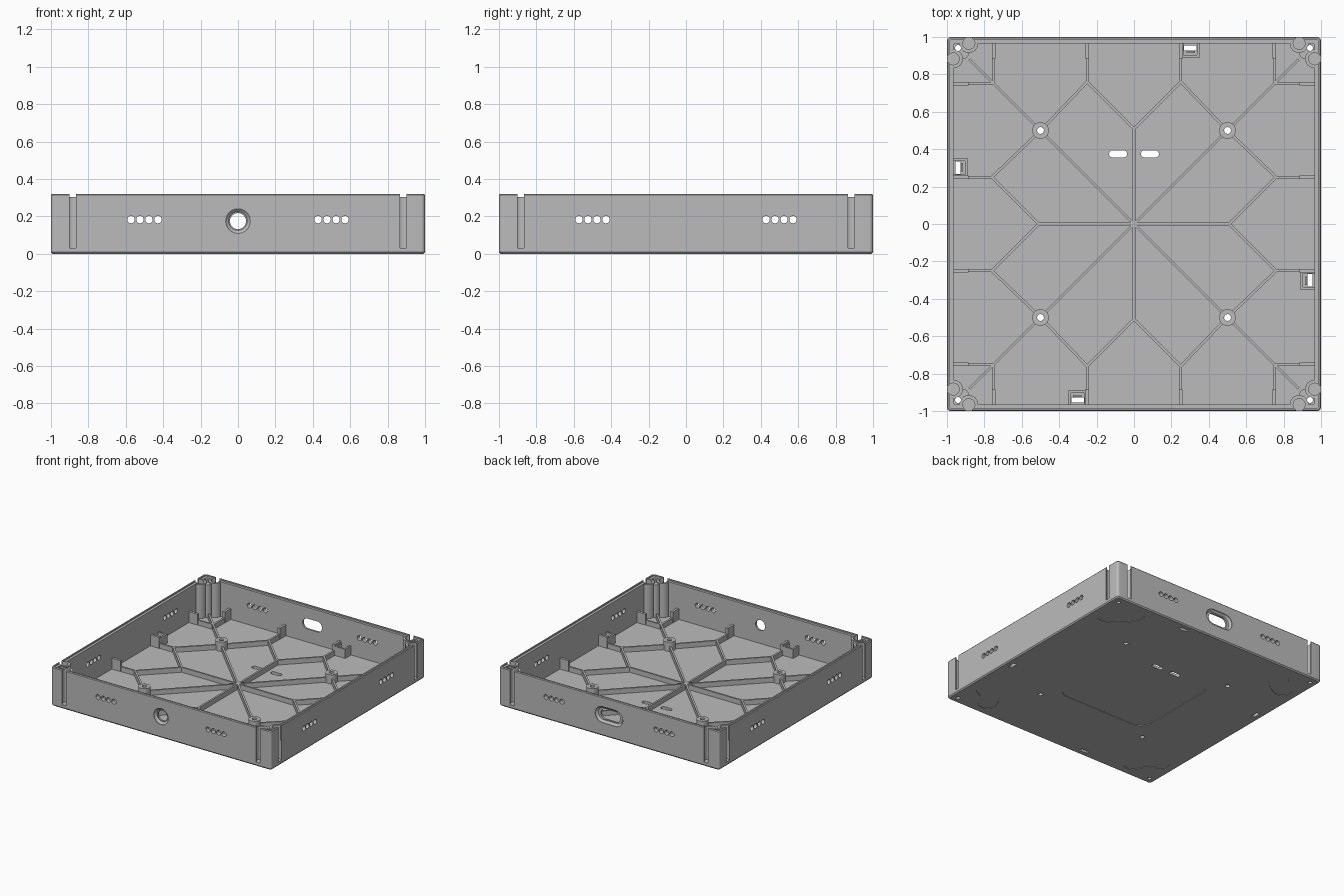
import bpy, bmesh
from math import sin, cos, pi, radians
from mathutils import Matrix, Vector

old = bpy.data.objects.get("Cube")
if old:
    bpy.data.objects.remove(old, do_unlink=True)

grey = bpy.data.materials.new("plain grey")
grey.use_nodes = True
grey.diffuse_color = (0.5, 0.5, 0.5, 1)
grey.node_tree.nodes["Principled BSDF"].inputs["Base Color"].default_value = (0.5, 0.5, 0.5, 1)

TURNS = [Matrix.Rotation(k * pi / 2, 4, 'Z') for k in range(4)]
CORNERS = [(sx, sy) for sx in (-1, 1) for sy in (-1, 1)]
FLOOR, RIM, INNER = 0.025, 0.32, 0.965


def pill(hx, hy, r, cx=0, cy=0, n=6):
    """Rounded rectangle outline; a circle when hx = hy = r."""
    pts = []
    for q, (sx, sy) in enumerate(((1, 1), (-1, 1), (-1, -1), (1, -1))):
        for j in range(n + 1):
            a = (q + j / n) * pi / 2
            p = Vector((cx + sx * (hx - r) + r * cos(a), cy + sy * (hy - r) + r * sin(a)))
            if not pts or (p - pts[-1]).length > 1e-5:
                pts.append(p)
    if (pts[0] - pts[-1]).length < 1e-5:
        pts.pop()
    return pts


def circle(r, cx=0, cy=0):
    return pill(r, r, r, cx, cy)


def box(x0, x1, y0, y1):
    return [Vector(p) for p in ((x0, y0), (x1, y0), (x1, y1), (x0, y1))]


def loft(bm, rings, mat=Matrix(), tube=False):
    """Skin (outline, height) rings; capped, or closed on itself as a tube."""
    loops = [[bm.verts.new(mat @ Vector((p[0], p[1], z))) for p in pts] for pts, z in rings]
    pairs = list(zip(loops, loops[1:]))
    if tube:
        pairs.append((loops[-1], loops[0]))
    else:
        bm.faces.new(loops[0])
        bm.faces.new(loops[-1])
    for a, b in pairs:
        for i in range(len(a)):
            j = (i + 1) % len(a)
            bm.faces.new((a[i], a[j], b[j], b[i]))


def prism(bm, pts, z0, z1, mat=Matrix()):
    loft(bm, [(pts, z0), (pts, z1)], mat)


def bar(bm, p, q, w, z0, z1, mat=Matrix()):
    p, q = Vector(p), Vector(q)
    side = (q - p).normalized().orthogonal() * w / 2
    prism(bm, [p + side, q + side, q - side, p - side], z0, z1, mat)


def make(name, bm):
    bmesh.ops.recalc_face_normals(bm, faces=bm.faces)
    me = bpy.data.meshes.new(name)
    bm.to_mesh(me)
    bm.free()
    me.materials.append(grey)
    ob = bpy.data.objects.new(name, me)
    bpy.context.collection.objects.link(ob)
    return ob


def combine(target, bm, operation='DIFFERENCE'):
    tool = make("cutter", bm)
    tool.hide_render = True
    mod = target.modifiers.new("cut", 'BOOLEAN')
    mod.operation, mod.solver, mod.object = operation, 'EXACT', tool
    bpy.context.view_layer.objects.active = target
    bpy.ops.object.modifier_apply(modifier=mod.name)
    bpy.data.objects.remove(tool, do_unlink=True)


def wall(k, z):
    """Maps an outline in (u, v) at a depth onto one of the four walls."""
    return TURNS[k] @ Matrix(((1, 0, 0, 0), (0, 0, 1, 0), (0, 1, 0, z), (0, 0, 0, 1)))


# Outer shell with a small chamfer at top and bottom
bm = bmesh.new()
loft(bm, [(pill(s, s, 0.02), z) for s, z in
          ((0.992, 0), (1, 0.01), (1, RIM - 0.006), (0.995, RIM))])
tray = make("tray_body", bm)

# Cavity with a stepped rim
bm = bmesh.new()
loft(bm, [(pill(s, s, 0.01), z) for s, z in
          ((INNER, FLOOR), (INNER, 0.31), (0.985, 0.31), (0.985, 0.4))])
combine(tray, bm)

# Corner bosses: round sleeves and screw blocks
sleeves, blocks = bmesh.new(), bmesh.new()
pockets, slots = bmesh.new(), bmesh.new()
for sx, sy in CORNERS:
    for swap in (False, True):
        mat = Matrix.Diagonal((sx, sy, 1, 1))
        if swap:
            mat = mat @ Matrix(((0, 1, 0, 0), (1, 0, 0, 0), (0, 0, 1, 0), (0, 0, 0, 1)))
        outline = [Vector((p.x, min(p.y, 0.98))) for p in circle(0.05, 0.883, INNER)]
        ends = [i for i, p in enumerate(outline) if p.y < 0.9799]
        first = max(i for i, p in enumerate(outline) if p.y >= 0.9799) + 1
        prism(sleeves, outline[first:] + outline[:first], 0.015, 0.305, mat)
        prism(pockets, circle(0.032, 0.883, 0.966), 0.032, 0.4, mat)
        prism(slots, box(0.865, 0.901, 0.97, 1.05), 0.032, 0.4, mat)
    prism(blocks, pill(0.049, 0.049, 0.03, 0.932, 0.932), 0.014, 0.296, Matrix.Diagonal((sx, sy, 1, 1)))
combine(tray, sleeves, 'UNION')
combine(tray, blocks, 'UNION')
combine(tray, pockets)
combine(tray, slots)

# Through holes in the floor and walls
bm = bmesh.new()
for sx, sy in CORNERS:
    prism(bm, circle(0.016, sx * 0.941, sy * 0.941), -0.1, 0.5)
    prism(bm, circle(0.018, sx * 0.5, sy * 0.5), -0.1, 0.1)
for s in (-1, 1):
    prism(bm, pill(0.048, 0.019, 0.019, s * 0.085, 0.375), -0.1, 0.1)
for k in range(4):
    prism(bm, box(0.268, 0.335, 0.927, 0.955), -0.1, 0.1, TURNS[k])
    for s in (-1, 1):
        for i in range(4):
            prism(bm, circle(0.02, s * (0.428 + 0.048 * i), 0), -1.1, -0.9, wall(k, 0.183))
prism(bm, circle(0.043), -1.1, -0.9, wall(0, 0.175))
prism(bm, pill(0.088, 0.043, 0.043), -1.1, -0.9, wall(2, 0.175))
combine(tray, bm)

# Tapered recesses around the two ports, shallow recesses under the floor
bm = bmesh.new()
for k, extra in ((0, 0), (2, 0.06)):
    loft(bm, [(pill(r + extra, r, r), d) for r, d in
              ((0.066, -1.05), (0.066, -0.995), (0.05, -0.98))], wall(k, 0.175))
prism(bm, pill(0.42, 0.4, 0.1), -0.05, 0.005)


def arc(cx, cy, r, a0, a1, n=10):
    return [Vector((cx + r * cos(radians(a0 + (a1 - a0) * i / n)),
                    cy + r * sin(radians(a0 + (a1 - a0) * i / n)))) for i in range(n + 1)]


foot = arc(0.95, 0.95, 0.32, 200, 250)
for a, turn in ((250, 250), (200, 20)):
    c = arc(0.95, 0.95, 0.25, a, a)[0]
    foot += arc(c.x, c.y, 0.07, turn, turn + 180)[1:-1]
    if a == 250:
        foot += arc(0.95, 0.95, 0.18, 250, 200)
for sx, sy in CORNERS:
    prism(bm, foot, -0.05, 0.004, Matrix.Diagonal((sx, sy, 1, 1)))
combine(tray, bm)

# Floor ribs with raised ends at the walls
ribs, tabs, clips = bmesh.new(), bmesh.new(), bmesh.new()
for t in TURNS:
    segs = [((0, 0), (0, 0.51)), ((0, 0), (0.47, 0.47)), ((0.53, 0.53), (0.88, 0.88))]
    for s in (-1, 1):
        segs += [((0, 0.51), (s * 0.25, 0.76)), ((s * 0.25, 0.76), (s * 0.47, 0.53))]
        for x in (0.25, 0.75):
            segs.append(((s * x, 0.755), (s * x, 0.97)))
            bar(tabs, (s * x, 0.885), (s * x, 0.975), 0.02, 0.02, 0.115, t)
    for p, q in segs:
        bar(ribs, p, q, 0.015, 0.02, 0.065, t)
    # Clip housings beside one rib on every wall
    bar(clips, (0.258, 0.89), (0.258, 0.97), 0.014, 0.02, 0.1, t)
    bar(clips, (0.345, 0.89), (0.345, 0.97), 0.014, 0.02, 0.1, t)
    bar(clips, (0.25, 0.896), (0.352, 0.896), 0.014, 0.02, 0.1, t)
    bar(clips, (0.28, 0.92), (0.325, 0.92), 0.012, 0.02, 0.085, t)
prism(ribs, circle(0.02), 0.02, 0.067)

# Mounting posts
posts = bmesh.new()
for sx, sy in CORNERS:
    loft(posts, [(circle(r, sx * 0.5, sy * 0.5), z) for r, z in
                 ((0.045, 0.02), (0.045, 0.1), (0.018, 0.1), (0.018, 0.02))], tube=True)

parts = [tray, make("floor_ribs", ribs), make("rib_end_tabs", tabs),
         make("clip_housings", clips), make("mounting_posts", posts)]
bpy.ops.object.select_all(action='DESELECT')
for ob in parts:
    ob.select_set(True)
bpy.context.view_layer.objects.active = tray
bpy.ops.object.shade_smooth_by_angle(angle=radians(30))
